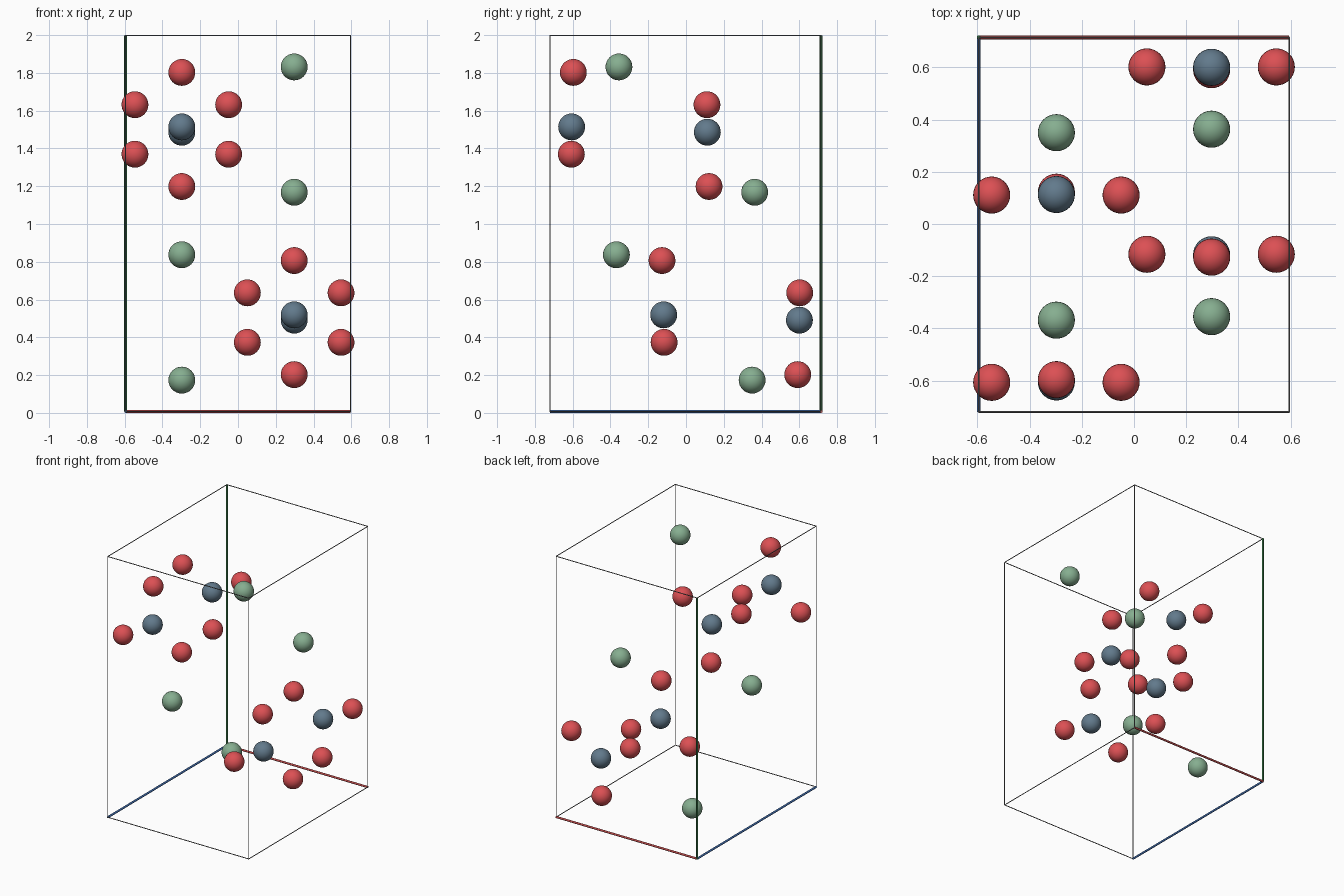
import bpy
import math
from mathutils import Vector

if "Cube" in bpy.data.objects:
    bpy.data.objects.remove(bpy.data.objects["Cube"])

CENTRE = Vector((0.0, -0.0025, 1.0025))   # middle of the box
HALF = Vector((0.595, 0.718, 0.995))      # half size of the box
BALL_R = 0.071
AXIS_R, EDGE_R = 0.0075, 0.003


def srgb(r, g, b):
    def lin(c):
        c /= 255
        return c / 12.92 if c <= 0.04045 else ((c + 0.055) / 1.055) ** 2.4
    return (lin(r), lin(g), lin(b), 1.0)


def material(name, rgb):
    m = bpy.data.materials.new(name)
    m.diffuse_color = srgb(*rgb)
    m.use_nodes = True
    m.node_tree.nodes["Principled BSDF"].inputs["Base Color"].default_value = m.diffuse_color
    return m


RED = material("ball red", (220, 80, 84))
SLATE = material("ball slate", (98, 122, 140))
GREEN = material("ball green", (134, 174, 144))
AXIS_RED = material("axis red", (190, 75, 75))
AXIS_GREEN = material("axis green", (55, 120, 70))
AXIS_BLUE = material("axis blue", (65, 110, 175))
GREY = material("edge grey", (120, 120, 120))


def finish(name, mat):
    ob = bpy.context.object
    ob.name = name
    ob.data.materials.append(mat)
    bpy.ops.object.shade_smooth_by_angle(angle=math.radians(50))


def ball(name, pos, mat):
    bpy.ops.mesh.primitive_uv_sphere_add(segments=32, ring_count=16, radius=BALL_R,
                                         location=CENTRE + pos)
    finish(name, mat)


def rod(name, a, b, r, mat):
    d = b - a
    bpy.ops.mesh.primitive_cylinder_add(vertices=12, radius=r, depth=d.length,
                                        location=(a + b) / 2,
                                        rotation=d.to_track_quat('Z', 'Y').to_euler())
    finish(name, mat)


# Balls on the left half; each has a twin mirrored through the box centre
X = -HALF.x / 2
DX = 0.248
balls = [
    ("slate_ball", SLATE, [(X, -0.603, 0.5115), (X, 0.1155, 0.4835)]),
    ("green_ball", GREEN, [(X, -0.366, -0.1655), (X, 0.3525, -0.829)]),
    ("red_ball", RED, [(X, -0.594, 0.80), (X, 0.1245, 0.196),
                       (X - DX, 0.1135, 0.629), (X + DX, 0.1135, 0.629),
                       (X - DX, -0.6045, 0.367), (X + DX, -0.6045, 0.367)]),
]
for name, mat, points in balls:
    for p in points:
        ball(name, Vector(p), mat)
        ball(name + "_twin", -Vector(p), mat)

# Box edges: the three meeting at the back left bottom corner are thick and coloured
origin = (-1, 1, -1)
axis_mats = (AXIS_RED, AXIS_BLUE, AXIS_GREEN)
for axis in range(3):
    u, v = [i for i in range(3) if i != axis]
    for su in (-1, 1):
        for sv in (-1, 1):
            a = Vector()
            a[u], a[v] = su * HALF[u], sv * HALF[v]
            b = a.copy()
            a[axis], b[axis] = -HALF[axis], HALF[axis]
            if su == origin[u] and sv == origin[v]:
                rod("axis_" + "xyz"[axis], CENTRE + a, CENTRE + b, AXIS_R, axis_mats[axis])
            else:
                rod("box_edge", CENTRE + a, CENTRE + b, EDGE_R, GREY)
